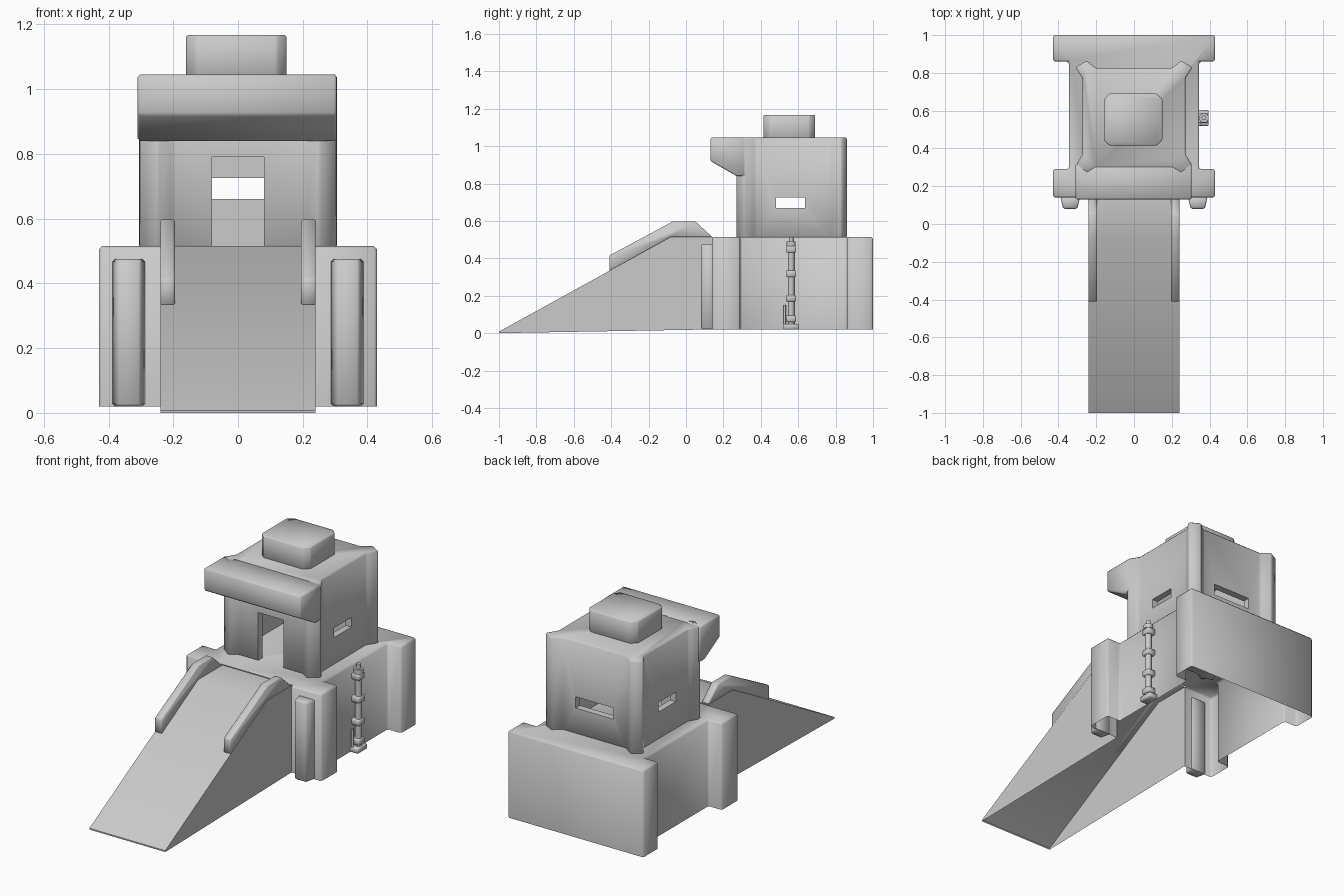
import bpy, bmesh, math
from mathutils import Vector

if "Cube" in bpy.data.objects:
    bpy.data.objects.remove(bpy.data.objects["Cube"], do_unlink=True)

FLOOR, BASE_Z, ROOF = 0.02, 0.515, 1.045


def activate(obj):
    bpy.ops.object.select_all(action='DESELECT')
    obj.select_set(True)
    bpy.context.view_layer.objects.active = obj


def finish(name, bm, bevel=0.0):
    """Turn a bmesh into an object with bevelled, softly shaded edges."""
    bmesh.ops.recalc_face_normals(bm, faces=bm.faces[:])
    mesh = bpy.data.meshes.new(name)
    bm.to_mesh(mesh)
    bm.free()
    obj = bpy.data.objects.new(name, mesh)
    bpy.context.collection.objects.link(obj)
    activate(obj)
    if bevel:
        mod = obj.modifiers.new("Bevel", 'BEVEL')
        mod.width = bevel
        mod.segments = 1
        mod.limit_method = 'ANGLE'
        bpy.ops.object.modifier_apply(modifier=mod.name)
    bpy.ops.object.shade_smooth_by_angle(angle=math.radians(60))
    return obj


def prism(name, pts, lo, hi, axis='z', bevel=0.0, skip=(), caps=(True, True)):
    """Extrude a closed outline along z (x, y points) or x (y, z points)."""
    bm = bmesh.new()
    place = (lambda p, d: (p[0], p[1], d)) if axis == 'z' else (lambda p, d: (d, p[0], p[1]))
    a = [bm.verts.new(place(p, lo)) for p in pts]
    b = [bm.verts.new(place(p, hi)) for p in pts]
    for i in range(len(pts)):
        if i not in skip:
            j = (i + 1) % len(pts)
            bm.faces.new((a[i], a[j], b[j], b[i]))
    for loop, wanted in zip((a, b), caps):
        if wanted:
            bm.faces.new(loop)
    return finish(name, bm, bevel)


def box(name, x, y, z, bevel=0.0):
    return prism(name, [(x[0], y[0]), (x[1], y[0]), (x[1], y[1]), (x[0], y[1])],
                 z[0], z[1], bevel=bevel)


def cylinder(name, x, y, z, radius, sides=10):
    pts = [(x + radius * math.cos(k * math.tau / sides),
            y + radius * math.sin(k * math.tau / sides)) for k in range(sides)]
    return prism(name, pts, z[0], z[1])


def mirrored(half):
    """Complete a right-hand outline with its mirror image."""
    return half + [(-x, y) for x, y in reversed(half)]


def cut(obj, cutter):
    mod = obj.modifiers.new("Cut", 'BOOLEAN')
    mod.operation = 'DIFFERENCE'
    mod.solver = 'EXACT'
    mod.object = cutter
    activate(obj)
    bpy.ops.object.modifier_apply(modifier=mod.name)
    bpy.data.objects.remove(cutter, do_unlink=True)


# Hollow base, open below and towards the ramp
base_half = [(0.24, 0.14), (0.43, 0.14), (0.43, 0.29), (0.345, 0.29),
             (0.345, 0.86), (0.43, 0.86), (0.43, 1.0)]
prism("base", mirrored(base_half), FLOOR, BASE_Z, bevel=0.01,
      skip=(2 * len(base_half) - 1,), caps=(False, True))

# Hollow ramp
ramp = [(-1, 0), (-1, 0.008), (-0.08, BASE_Z), (0.145, BASE_Z), (0.145, FLOOR)]
prism("ramp", ramp, -0.24, 0.24, 'x', skip=(3, 4))

# Ramp rails and front buttresses
rail = [(-0.41, 0.332), (-0.41, 0.415), (-0.07, 0.597), (0.05, 0.597),
        (0.14, BASE_Z), (-0.08, BASE_Z)]
buttress = [(0.285, 0.145), (0.30, 0.08), (0.375, 0.08), (0.39, 0.145)]
for side, s in (("left", 1), ("right", -1)):
    inner, outer = sorted((s * 0.195, s * 0.24))
    prism(side + "_rail", rail, inner, outer, 'x', bevel=0.004)
    prism(side + "_buttress", [(s * x, y) for x, y in buttress], FLOOR, 0.475, bevel=0.008)

# Tower with diagonal corner posts, hollowed to a room
tower_half = [(0.20, 0.295), (0.25, 0.265), (0.308, 0.31), (0.272, 0.37),
              (0.272, 0.77), (0.31, 0.83), (0.25, 0.865), (0.20, 0.825)]
tower = prism("tower", mirrored(tower_half), 0.51, ROOF, bevel=0.008)
cut(tower, box("room", (-0.235, 0.235), (0.335, 0.785), (0.4, 1.0)))
cut(tower, box("doorway", (-0.08, 0.08), (0.2, 0.4), (0.4, 0.79)))
cut(tower, box("side_slots", (-0.5, 0.5), (0.48, 0.635), (0.67, 0.725)))
cut(tower, box("back_slot", (-0.12, 0.12), (0.7, 1.0), (0.66, 0.725)))
activate(tower)
bpy.ops.object.shade_smooth_by_angle(angle=math.radians(60))

# Overhanging front of the roof
overhang = [(0.13, ROOF), (0.13, 0.92), (0.27, 0.84), (0.32, 0.84), (0.32, ROOF)]
prism("roof_overhang", overhang, -0.31, 0.305, 'x', bevel=0.008)

# Roof hatch with clipped corners
c = 0.03
hatch = [(-0.16 + c, 0.415), (0.15 - c, 0.415), (0.15, 0.415 + c), (0.15, 0.69 - c),
         (0.15 - c, 0.69), (-0.16 + c, 0.69), (-0.16, 0.69 - c), (-0.16, 0.415 + c)]
prism("roof_hatch", hatch, 1.03, 1.167, bevel=0.005)

# Service pipe on the left wall
px, py = 0.37, 0.562
box("pipe_foot", (0.34, 0.395), (0.52, 0.604), (FLOOR, 0.05), bevel=0.004)
cylinder("pipe", px, py, (0.045, 0.475), 0.018)
for n, z in enumerate((0.06, 0.17, 0.30, 0.43)):
    box("pipe_bracket_%d" % n, (0.34, 0.392), (0.535, 0.588), (z, z + 0.035), bevel=0.004)
cylinder("pipe_cap", px, py, (0.465, 0.49), 0.026)
cylinder("pipe_knob", px, py, (0.488, 0.515), 0.013)
cylinder("thin_pipe", 0.355, 0.527, (0.045, 0.15), 0.007, 8)
